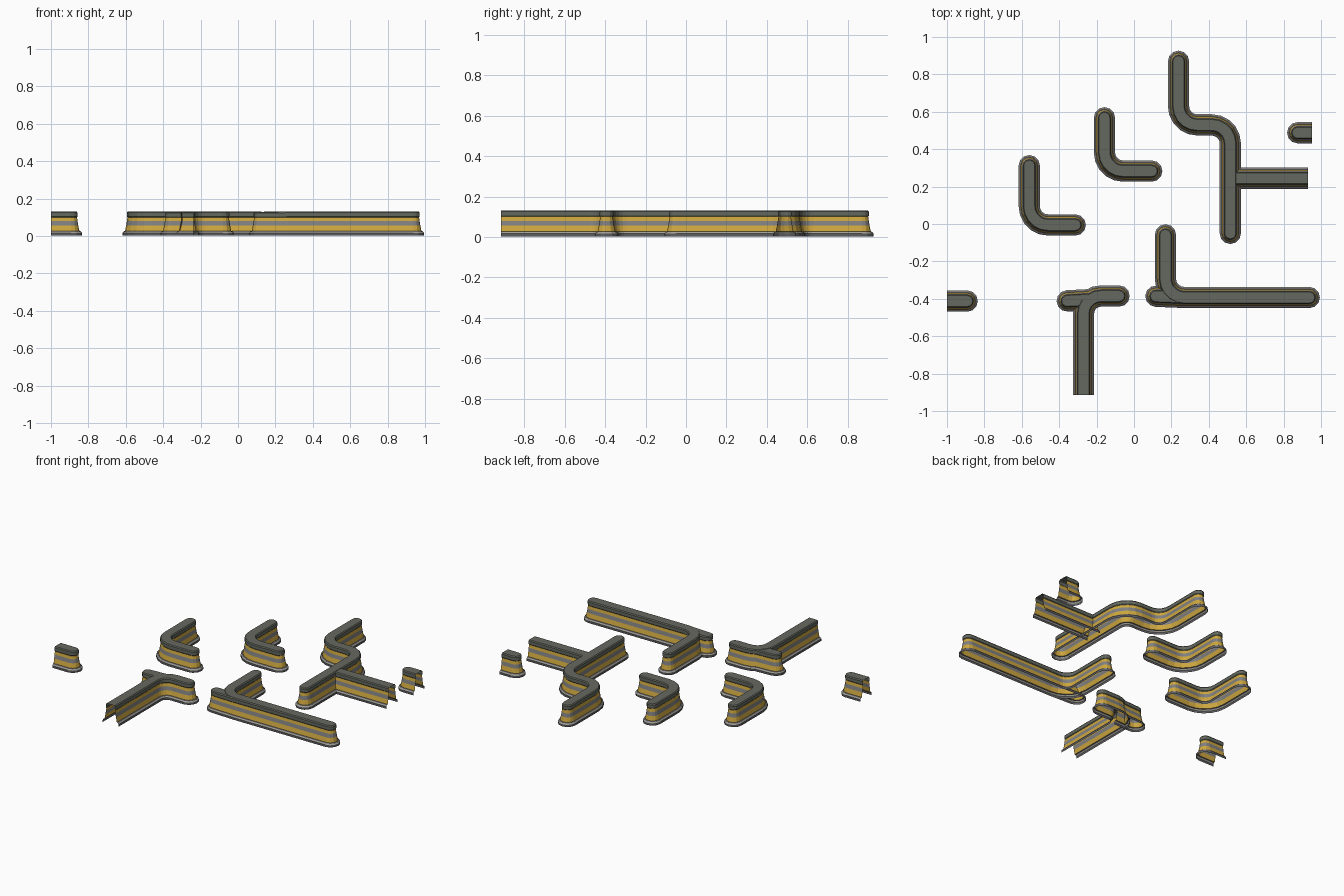
import bpy, bmesh, math
from mathutils import Vector

if "Cube" in bpy.data.objects:
    bpy.data.objects.remove(bpy.data.objects["Cube"])


def mat(name, rgb):
    m = bpy.data.materials.new(name)
    m.diffuse_color = (*rgb, 1)
    m.use_nodes = True
    m.node_tree.nodes["Principled BSDF"].inputs["Base Color"].default_value = m.diffuse_color
    return m


MATS = [mat("foot_dark", (0.11, 0.11, 0.12)), mat("ledge_grey", (0.36, 0.35, 0.31)),
        mat("panel_yellow", (0.62, 0.39, 0.05)), mat("band_grey", (0.22, 0.22, 0.22)),
        mat("cap_grey", (0.13, 0.14, 0.115))]

# Barrier section: half width, height, material of the strip above this point
SECTION = [(0.057, 0.003, 0), (0.057, 0.017, 1), (0.052, 0.024, 0), (0.044, 0.027, 2),
           (0.038, 0.056, 3), (0.034, 0.080, 2), (0.031, 0.100, 4), (0.034, 0.104, 4),
           (0.034, 0.125, 4), (0.029, 0.131, 4)]


def round_path(pts, radius=0.1, steps=5):
    """Replace inner corners with arcs; return points and tangents."""
    pts = [Vector(p) for p in pts]
    out = [(pts[0], (pts[1] - pts[0]).normalized())]
    for a, b, c in zip(pts, pts[1:], pts[2:]):
        d1, d2 = (b - a).normalized(), (c - b).normalized()
        turn = math.atan2(d1.x * d2.y - d1.y * d2.x, d1.dot(d2))
        side = 1 if turn > 0 else -1
        r = min(radius, 0.49 * (b - a).length, 0.49 * (c - b).length)
        t = r * math.tan(abs(turn) / 2)
        center = b - d1 * t + Vector((-d1.y, d1.x)) * r * side
        base = math.atan2(d1.y, d1.x)
        for k in range(steps + 1):
            ang = base + turn * k / steps
            d = Vector((math.cos(ang), math.sin(ang)))
            out.append((center + Vector((d.y, -d.x)) * r * side, d))
    out.append((pts[-1], (pts[-1] - pts[-2]).normalized()))
    return out


def end_arc(p, d, w, steps=6):
    """Rounded nose from the right side round to the left side."""
    a0 = math.atan2(d.y, d.x) - math.pi / 2
    return [p + Vector((math.cos(a0 + math.pi * k / steps), math.sin(a0 + math.pi * k / steps))) * w
            for k in range(1, steps)]


def wall(name, pts, open_start=False, open_end=False, zscale=1.0):
    path = round_path(pts)
    bm = bmesh.new()
    rings, skip = [], set()
    for w, z, _ in SECTION:
        loop = [p + Vector((d.y, -d.x)) * w for p, d in path]
        if open_end:
            skip.add(len(loop) - 1)
        else:
            loop += end_arc(*path[-1], w)
        loop += [p - Vector((d.y, -d.x)) * w for p, d in reversed(path)]
        if open_start:
            skip.add(len(loop) - 1)
        else:
            loop += end_arc(path[0][0], -path[0][1], w)
        rings.append([bm.verts.new((q.x, q.y, z * zscale)) for q in loop])
    n = len(rings[0])
    for lo, hi, (_, _, m) in zip(rings, rings[1:], SECTION):
        for i in range(n):
            if i not in skip:
                j = (i + 1) % n
                bm.faces.new((lo[i], lo[j], hi[j], hi[i])).material_index = m
    bm.faces.new(rings[-1]).material_index = 4
    me = bpy.data.meshes.new(name)
    bm.to_mesh(me)
    bm.free()
    for m in MATS:
        me.materials.append(m)
    ob = bpy.data.objects.new(name, me)
    bpy.context.collection.objects.link(ob)


# L-shaped corner barriers
wall("corner_barrier_left", [(-0.56, 0.312), (-0.56, -0.005), (-0.314, -0.005)])
wall("corner_barrier_middle", [(-0.158, 0.568), (-0.158, 0.283), (0.095, 0.283)])

# S-shaped barrier with a side arm
wall("s_barrier", [(0.238, 0.87), (0.238, 0.53), (0.515, 0.53), (0.515, -0.05)])
wall("s_barrier_arm", [(0.515, 0.245), (0.93, 0.245)], True, True, 0.985)

# Long barrier with a leg and a short stub
wall("long_barrier", [(0.168, -0.058), (0.168, -0.393), (0.937, -0.393)])
wall("long_barrier_stub", [(0.117, -0.386), (0.26, -0.392)], False, True, 0.985)

# T-shaped barrier, foot of the stem left open
wall("t_barrier_stem", [(-0.27, -0.915), (-0.27, -0.385), (-0.08, -0.385)], True, False)
wall("t_barrier_stub", [(-0.357, -0.411), (-0.24, -0.405)], False, True, 0.985)

# Short pieces at the edges
wall("short_barrier_left", [(-1.0, -0.412), (-0.892, -0.412)], True, False)
wall("short_barrier_right", [(0.875, 0.488), (0.953, 0.488)], False, True)
